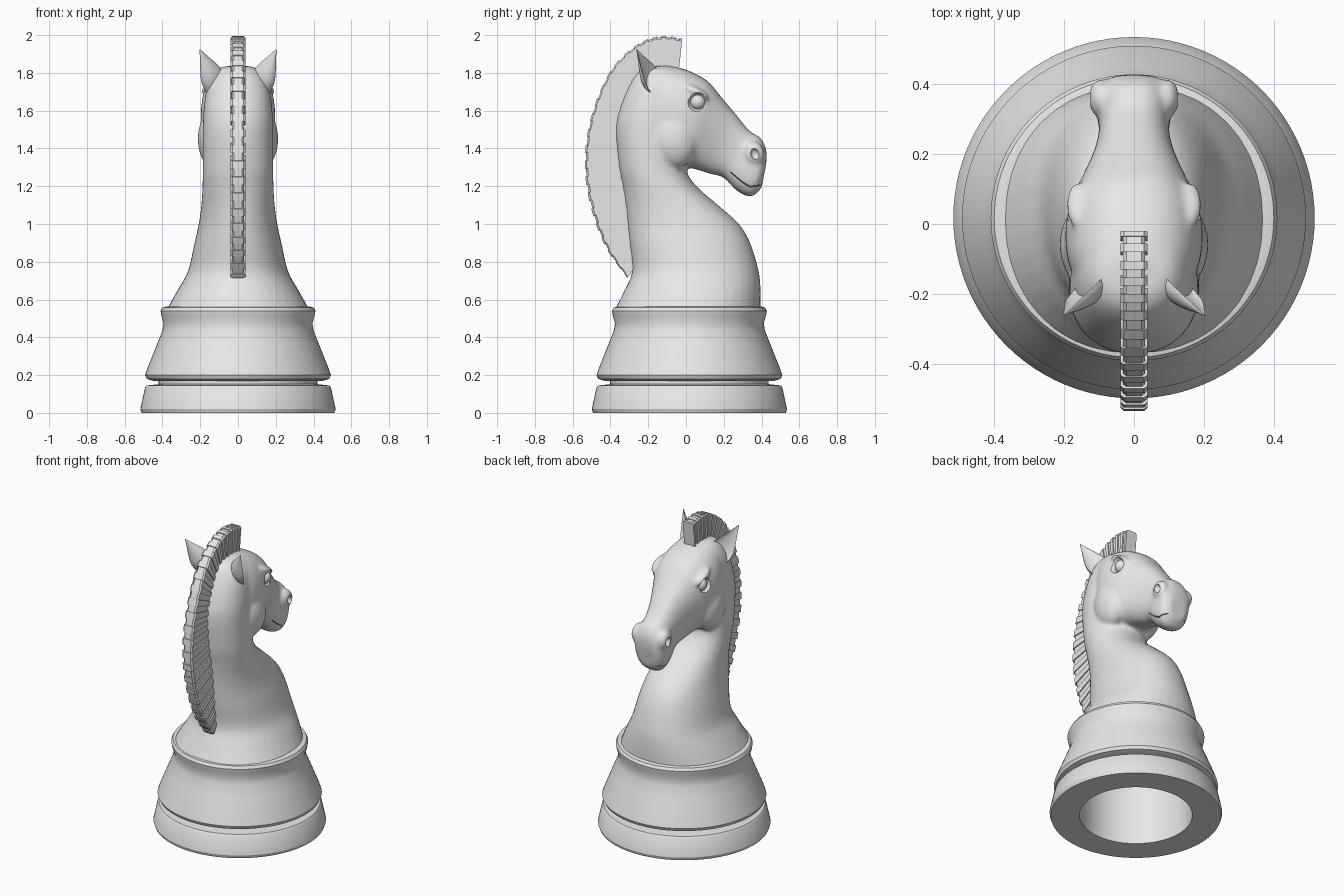
import bpy, bmesh, math
from mathutils import Vector, Matrix

cube = bpy.data.objects.get("Cube")
if cube:
    bpy.data.objects.remove(cube, do_unlink=True)

grey = bpy.data.materials.new("plain_grey")
grey.use_nodes = True
grey.diffuse_color = (0.8, 0.8, 0.8, 1)
grey.node_tree.nodes["Principled BSDF"].inputs["Base Color"].default_value = (0.8, 0.8, 0.8, 1)


def finish(bm, name, angle=35):
    bmesh.ops.recalc_face_normals(bm, faces=bm.faces)
    mesh = bpy.data.meshes.new(name)
    bm.to_mesh(mesh)
    bm.free()
    mesh.materials.append(grey)
    obj = bpy.data.objects.new(name, mesh)
    bpy.context.collection.objects.link(obj)
    shade(obj, angle)
    return obj


def shade(obj, angle):
    bpy.ops.object.select_all(action="DESELECT")
    obj.select_set(True)
    bpy.context.view_layer.objects.active = obj
    bpy.ops.object.shade_smooth_by_angle(angle=math.radians(angle))


def spline(rows, steps):
    """Smooth curve through rows of numbers."""
    out = []
    last = len(rows) - 1
    for i in range(last):
        p = [Vector(rows[min(max(i + k, 0), last)]) for k in (-1, 0, 1, 2)]
        for j in range(steps):
            t = j / steps
            out.append(p[1] + (p[2] - p[0]) * (t / 2)
                       + (p[0] * 2 - p[1] * 5 + p[2] * 4 - p[3]) * (t * t / 2)
                       + (p[1] * 3 - p[0] - p[2] * 3 + p[3]) * (t ** 3 / 2))
    out.append(Vector(rows[last]))
    return out


def loft(bm, rings, closed=False):
    loops = [[bm.verts.new(p) for p in ring] for ring in rings]
    n = len(loops[0])
    pairs = list(zip(loops, loops[1:]))
    if closed:
        pairs.append((loops[-1], loops[0]))
    for a, b in pairs:
        for i in range(n):
            bm.faces.new((a[i], a[(i + 1) % n], b[(i + 1) % n], b[i]))
    if not closed:
        bm.faces.new(loops[0])
        bm.faces.new(loops[-1])


def oval(a, b, half_width, power, n=40):
    """Rounded ring from point a to point b in (y, z), spread along x."""
    a, b = Vector((0, *a)), Vector((0, *b))
    ring = []
    for i in range(n):
        c, s = math.cos(math.tau * i / n), math.sin(math.tau * i / n)
        c = math.copysign(abs(c) ** (2 / power), c)
        s = math.copysign(abs(s) ** (2 / power), s)
        ring.append((a + b) / 2 + (b - a) / 2 * s + Vector((half_width * c, 0, 0)))
    return ring


def ball(bm, centre, size, tilt=0):
    m = Matrix.Translation(centre) @ Matrix.Rotation(tilt, 4, "X") @ Matrix.Diagonal((*size, 1))
    bmesh.ops.create_uvsphere(bm, u_segments=32, v_segments=16, radius=1, matrix=m)


# Turned base with a hollow underside
profile = [(0.338, 0), (0.51, 0), (0.517, 0.02), (0.492, 0.135), (0.484, 0.145), (0.42, 0.152),
           (0.42, 0.168), (0.45, 0.17), (0.483, 0.18), (0.492, 0.2), (0.48, 0.235), (0.43, 0.36),
           (0.4, 0.435), (0.394, 0.475), (0.406, 0.515), (0.41, 0.54), (0.4, 0.558),
           (0.38, 0.563), (0.001, 0.563), (0.001, 0.48), (0.338, 0.48)]
bm = bmesh.new()
rings = []
for i in range(96):
    a = math.tau * i / 96
    rings.append([Vector((r * math.cos(a), 0.018 + r * math.sin(a), z)) for r, z in profile])
loft(bm, rings, closed=True)
finish(bm, "base", 30)

# Neck: height, back, front, half width
bm = bmesh.new()
neck = [(0.53, -0.385, 0.395, 0.385), (0.56, -0.37, 0.395, 0.37), (0.65, -0.325, 0.395, 0.32),
        (0.75, -0.285, 0.385, 0.265), (0.9, -0.3, 0.34, 0.23), (1.0, -0.31, 0.28, 0.208),
        (1.1, -0.32, 0.17, 0.194), (1.2, -0.335, 0.055, 0.188), (1.3, -0.355, 0, 0.186),
        (1.5, -0.372, 0, 0.186), (1.62, -0.348, 0, 0.18), (1.74, -0.298, 0, 0.16),
        (1.81, -0.25, -0.02, 0.12), (1.835, -0.2, -0.08, 0.07)]
loft(bm, [oval((b, z), (f, z), w, 2.15) for z, b, f, w in spline(neck, 4)])

# Head: underside point, top point, half width
head = [(-0.2, 1.36, -0.24, 1.79, 0.1), (-0.12, 1.31, -0.14, 1.84, 0.18),
        (-0.05, 1.29, -0.01, 1.82, 0.197), (0, 1.30, 0.11, 1.76, 0.182),
        (0.05, 1.29, 0.185, 1.675, 0.15), (0.13, 1.265, 0.26, 1.585, 0.115),
        (0.2, 1.245, 0.335, 1.495, 0.1), (0.27, 1.175, 0.395, 1.455, 0.108),
        (0.345, 1.145, 0.425, 1.39, 0.1), (0.4, 1.19, 0.425, 1.32, 0.06)]
loft(bm, [oval((r[0], r[1]), (r[2], r[3]), r[4], 2.5) for r in spline(head, 4)])

# Cheeks, brows and nostril flares
for side in (-1, 1):
    ball(bm, (side * 0.125, -0.06, 1.45), (0.088, 0.125, 0.155))
    ball(bm, (side * 0.158, 0.055, 1.697), (0.037, 0.075, 0.025), -0.5)
    ball(bm, (side * 0.095, 0.36, 1.375), (0.035, 0.055, 0.062), 0.3)
body = finish(bm, "neck_and_head")
mod = body.modifiers.new("blend", "REMESH")
mod.mode = "VOXEL"
mod.voxel_size = 0.011
mod = body.modifiers.new("soften", "SMOOTH")
mod.factor = 0.5
mod.iterations = 8

# Hollows for eyes, nostrils and mouth
bm = bmesh.new()
for side in (-1, 1):
    ball(bm, (side * 0.207, 0.062, 1.645), (0.058, 0.055, 0.055))
    ball(bm, (side * 0.136, 0.365, 1.37), (0.034, 0.024, 0.032), 0.3)
    slit = [(0.235, 1.275), (0.3, 1.22), (0.34, 1.197), (0.45, 1.215)]
    rings = []
    for y, z in slit:
        rings.append([Vector((side * x, y, z + h))
                      for x, h in ((0.05, 0), (0.2, -0.011), (0.2, 0.011))])
    loft(bm, rings)
cutter = finish(bm, "hollow_cutter")
cutter.hide_render = True
mod = body.modifiers.new("hollows", "BOOLEAN")
mod.operation = "DIFFERENCE"
mod.solver = "EXACT"
mod.object = cutter
bpy.context.view_layer.objects.active = body
for name in ("blend", "soften", "hollows"):
    bpy.ops.object.modifier_apply(modifier=name)
bpy.data.objects.remove(cutter, do_unlink=True)
body.data.materials.clear()
body.data.materials.append(grey)
for poly in body.data.polygons:
    poly.material_index = 0
shade(body, 40)

# Eyes and ears
for side, label in ((1, "left"), (-1, "right")):
    bm = bmesh.new()
    ball(bm, (side * 0.15, 0.062, 1.645), (0.04, 0.041, 0.041))
    finish(bm, label + "_eye")

    bm = bmesh.new()
    start, tip = Vector((0.115, -0.15, 1.72)), Vector((0.203, -0.262, 1.925))
    axis = (tip - start).normalized()
    across = axis.cross(Vector((0.55, 0.8, 0.1))).normalized()
    facing = across.cross(axis).normalized()
    if facing.y < 0:
        facing = -facing
    rings = []
    for t, r in spline([(0, 0.066), (0.3, 0.07), (0.55, 0.05), (0.8, 0.022), (1, 0.002)], 3):
        centre = start.lerp(tip, t)
        ring = []
        for i in range(24):
            a = math.tau * i / 24
            s = math.sin(a)
            depth = s * 0.75 if s < 0 else -s * 0.35
            p = centre + across * r * math.cos(a) + facing * r * depth
            ring.append(Vector((side * p.x, p.y, p.z)))
        rings.append(ring)
    loft(bm, rings)
    finish(bm, label + "_ear", 50)

# Mane of alternating slats: inner point, outer point
mane = [(-0.04, 1.79, -0.02, 1.982), (-0.13, 1.8, -0.13, 1.996), (-0.21, 1.78, -0.25, 1.955),
        (-0.28, 1.7, -0.38, 1.84), (-0.32, 1.6, -0.47, 1.665), (-0.345, 1.46, -0.525, 1.46),
        (-0.33, 1.3, -0.533, 1.25), (-0.3, 1.13, -0.49, 1.04), (-0.28, 0.96, -0.415, 0.86),
        (-0.25, 0.8, -0.31, 0.715)]
edges = spline(mane, 5)
bm = bmesh.new()
for i, (a, b) in enumerate(zip(edges, edges[1:])):
    half, reach = ((0.039, 1.0), (0.032, 0.97))[i % 2]
    rings = []
    for e in (a, b):
        inner, outer = Vector((0, e[0], e[1])), Vector((0, e[2], e[3]))
        end = inner.lerp(outer, reach)
        rim = inner.lerp(outer, reach - 0.05)
        rings.append([p + Vector((x, 0, 0)) for p, x in
                      ((inner, -half), (rim, -half), (end, 0.01 - half),
                       (end, half - 0.01), (rim, half), (inner, half))])
    loft(bm, rings)
finish(bm, "mane", 20)
